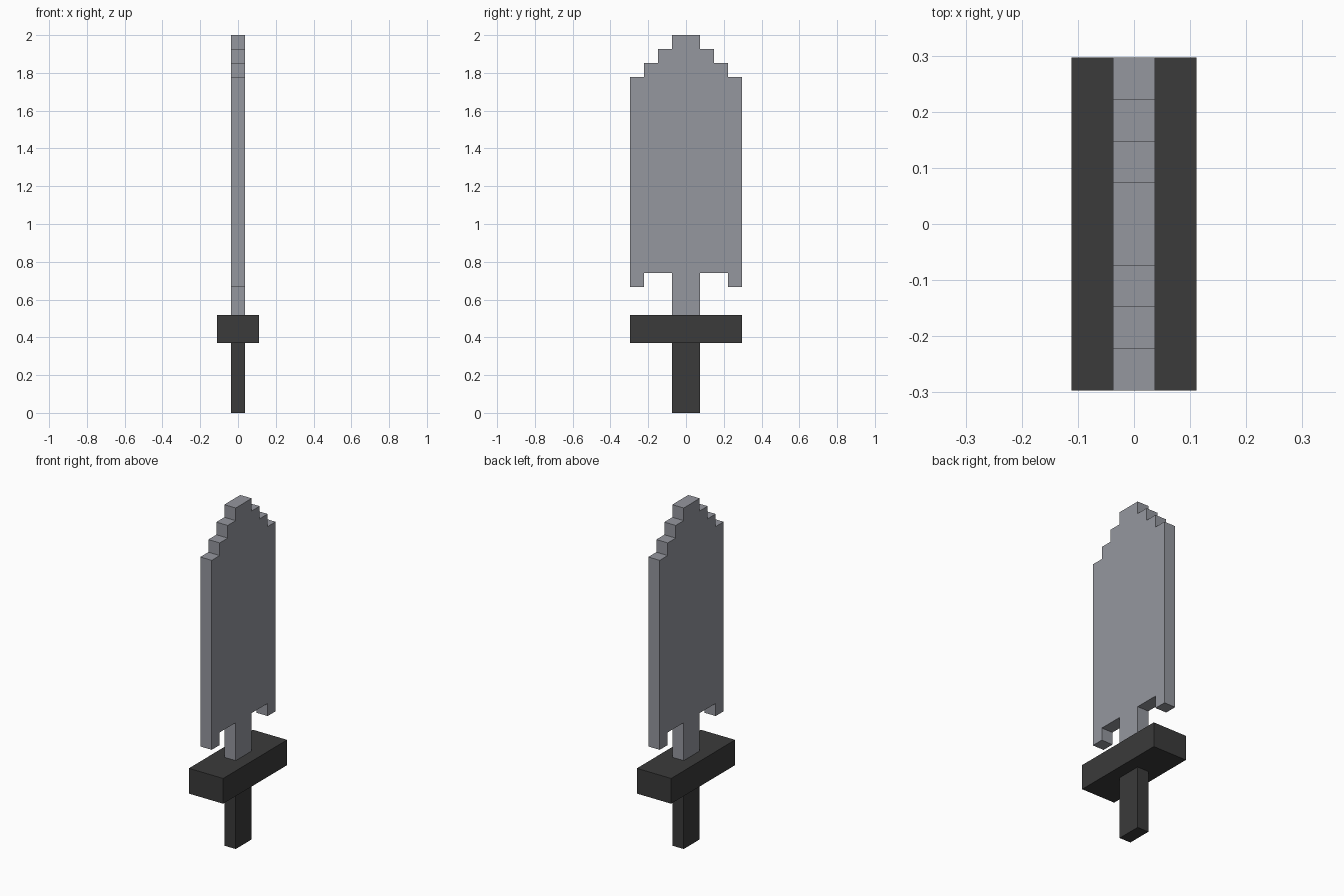
import bpy
import bmesh

U = 2 / 27  # one block of the stepped design

cube = bpy.data.objects.get("Cube")
if cube:
    bpy.data.objects.remove(cube, do_unlink=True)


def make_material(name, color):
    mat = bpy.data.materials.new(name)
    mat.use_nodes = True
    mat.diffuse_color = color
    mat.node_tree.nodes["Principled BSDF"].inputs["Base Color"].default_value = color
    return mat


def extrude_profile(name, half, thickness, mat):
    """Mirror a half outline (y, z) in blocks and extrude it along x."""
    outline = half + [(-y, z) for y, z in reversed(half)]
    bm = bmesh.new()
    verts = [bm.verts.new((-thickness * U / 2, y * U, z * U)) for y, z in outline]
    face = bm.faces.new(verts)
    result = bmesh.ops.extrude_face_region(bm, geom=[face])
    moved = [v for v in result["geom"] if isinstance(v, bmesh.types.BMVert)]
    bmesh.ops.translate(bm, verts=moved, vec=(thickness * U, 0, 0))
    bmesh.ops.recalc_face_normals(bm, faces=bm.faces)
    mesh = bpy.data.meshes.new(name)
    bm.to_mesh(mesh)
    bm.free()
    mesh.materials.append(mat)
    obj = bpy.data.objects.new(name, mesh)
    bpy.context.scene.collection.objects.link(obj)
    return obj


steel = make_material("grey steel", (0.30, 0.31, 0.345, 1))
dark = make_material("dark grip", (0.043, 0.043, 0.043, 1))

# Blade: narrow neck, hooked lower corners, stepped tip
blade_half = [(1, 7), (1, 10), (3, 10), (3, 9), (4, 9), (4, 24)]
for step in range(3):
    blade_half += [(3 - step, 24 + step), (3 - step, 25 + step)]
extrude_profile("blade", blade_half, 1, steel)

# Crossguard and handle
extrude_profile("crossguard", [(4, 5), (4, 7)], 3, dark)
extrude_profile("handle", [(1, 0), (1, 5)], 1, dark)
